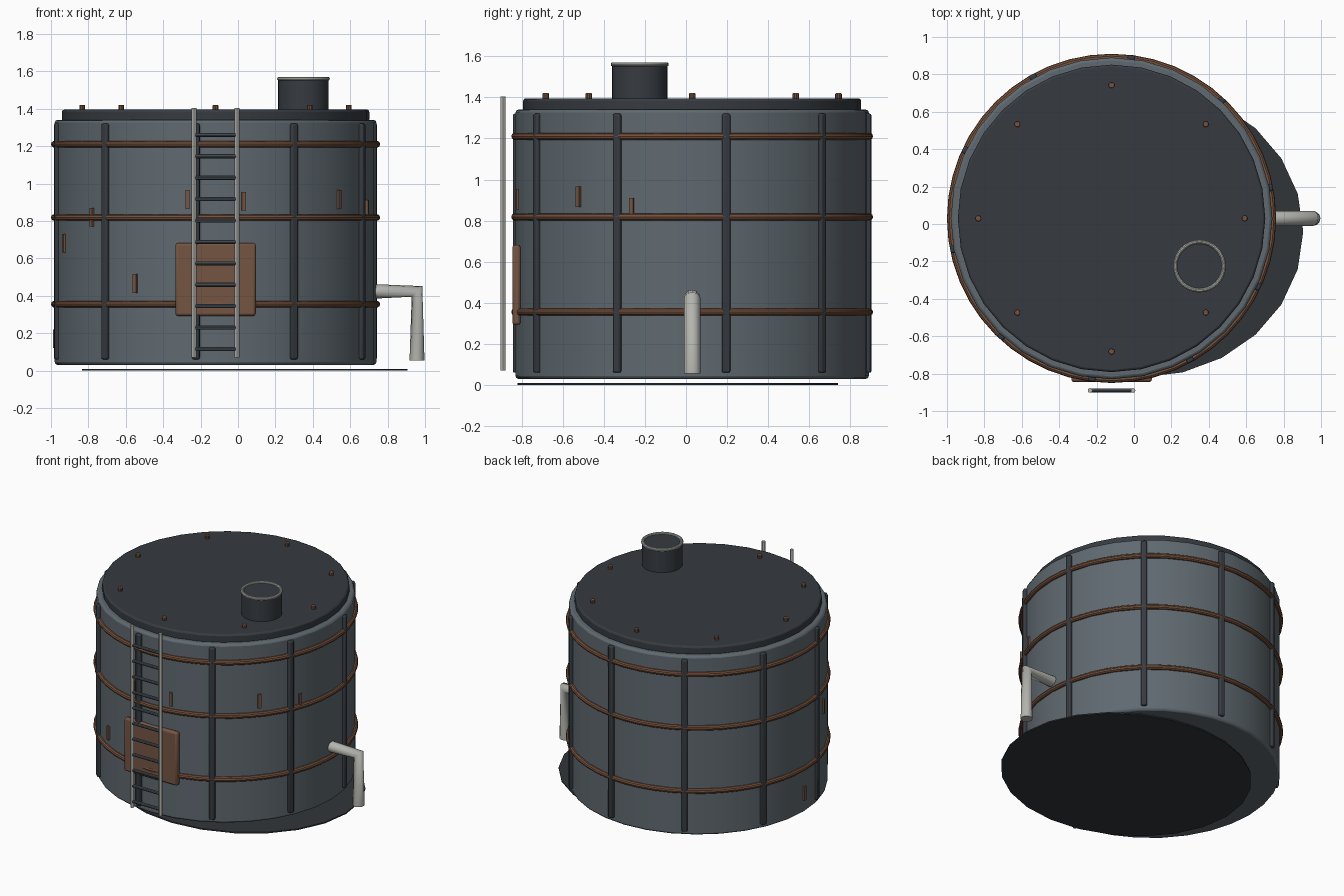
import bpy, math
from mathutils import Matrix

if "Cube" in bpy.data.objects:
    bpy.data.objects.remove(bpy.data.objects["Cube"])

CX, CY, R = -0.12, 0.03, 0.86   # tank axis and wall radius


def mat(name, rgb):
    m = bpy.data.materials.new(name)
    m.diffuse_color = (*rgb, 1)
    m.use_nodes = True
    m.node_tree.nodes["Principled BSDF"].inputs["Base Color"].default_value = m.diffuse_color
    return m


STEEL = mat("blue grey steel", (0.115, 0.142, 0.162))
DARK = mat("dark steel", (0.037, 0.044, 0.053))
RUST = mat("rust band", (0.18, 0.082, 0.045))
PATCH = mat("rust patch", (0.175, 0.09, 0.055))
PALE = mat("pale metal", (0.46, 0.46, 0.43))
RUNG = mat("rung steel", (0.085, 0.105, 0.125))
STAIN = mat("dark ground stain", (0.03, 0.036, 0.04))


def finish(name, material, bevel=0.0, segs=2):
    ob = bpy.context.object
    ob.name = name
    ob.data.materials.append(material)
    if bevel:
        b = ob.modifiers.new("bevel", 'BEVEL')
        b.width, b.segments, b.limit_method = bevel, segs, 'ANGLE'
        b.angle_limit = math.radians(40)
    bpy.ops.object.shade_smooth_by_angle()
    return ob


def cyl(name, x, y, z0, z1, r, material, n=32, bevel=0.0):
    bpy.ops.mesh.primitive_cylinder_add(vertices=n, radius=r, depth=z1 - z0,
                                        location=(x, y, (z0 + z1) / 2))
    return finish(name, material, bevel)


def box(name, loc, size, material, bevel=0.0, turn=0.0):
    bpy.ops.mesh.primitive_cube_add(size=1, location=loc, rotation=(0, 0, turn))
    ob = bpy.context.object
    ob.data.transform(Matrix.Diagonal((*size, 1)))
    return finish(name, material, bevel)


def ring(name, x, y, z, major, minor, material, n=48):
    bpy.ops.mesh.primitive_torus_add(major_segments=n, minor_segments=10, major_radius=major,
                                     minor_radius=minor, location=(x, y, z))
    return finish(name, material)


def on_wall(deg, r, z):
    a = math.radians(deg)
    return (CX + r * math.cos(a), CY + r * math.sin(a), z), a


# Tank wall and roof
cyl("tank_body", CX, CY, 0.03, 1.34, R, STEEL, bevel=0.015)
cyl("roof", CX, CY, 1.33, 1.395, 0.822, DARK, bevel=0.012)

# Horizontal bands
for z in (0.355, 0.818, 1.21):
    ring("rust_band", CX, CY, z, 0.862, 0.018, RUST)

# Vertical ribs
for i in range(10):
    loc, a = on_wall(11 + 36 * i, 0.86, 0.69)
    box("wall_rib", loc, (0.036, 0.04, 1.26), DARK, 0.009, a)

# Roof bolts
for i in range(8):
    loc, a = on_wall(45 * i, 0.712, 0)
    cyl("roof_bolt", loc[0], loc[1], 1.385, 1.42, 0.016, RUST, 10, 0.004)

# Roof vent with rim
cyl("vent", 0.35, -0.225, 1.38, 1.56, 0.135, DARK)
ring("vent_rim", 0.35, -0.225, 1.56, 0.13, 0.011, PALE, 32)

# Rust streaks around one half of the wall
streaks = {180: 0.17, 200: 0.68, 220: 0.82, 240: 0.465, 260: 0.915,
           280: 0.905, 320: 0.915, 340: 0.868}
for deg, z in streaks.items():
    loc, a = on_wall(deg, 0.86, z)
    box("rust_streak", loc, (0.02, 0.022, 0.10 if deg != 340 else 0.085), PATCH, 0, a)

# Hatch patch on the front
box("front_patch", (-0.12, -0.825, 0.487), (0.43, 0.04, 0.39), PATCH, 0.013)

# Ladder
for x in (-0.235, -0.005):
    cyl("ladder_rail", x, -0.89, 0.07, 1.405, 0.0125, PALE, 12)
for i in range(11):
    bpy.ops.mesh.primitive_cylinder_add(vertices=10, radius=0.0115, depth=0.23,
                                        location=(-0.12, -0.89, 0.115 + 0.1145 * i),
                                        rotation=(0, math.pi / 2, 0))
    finish("ladder_rung", RUNG)

# Drain pipe: two straight runs with one elbow
cu = bpy.data.curves.new("drain_pipe", 'CURVE')
cu.dimensions = '3D'
cu.bevel_depth, cu.bevel_resolution, cu.use_fill_caps = 0.04, 4, True
sp = cu.splines.new('POLY')
sp.points.add(2)
for p, co in zip(sp.points, ((0.70, 0.03, 0.423), (0.957, 0.03, 0.423), (0.957, 0.03, 0.055))):
    p.co = (*co, 1)
cu.materials.append(PALE)
pipe = bpy.data.objects.new("drain_pipe", cu)
bpy.context.collection.objects.link(pipe)

# Thin stain under the tank
stain = cyl("ground_stain", 0.035, -0.04, 0.0, 0.009, 1.0, STAIN, 24)
stain.data.transform(Matrix.Rotation(math.radians(90), 4, 'Z'))
stain.data.transform(Matrix.Diagonal((0.87, 0.78, 1, 1)))
